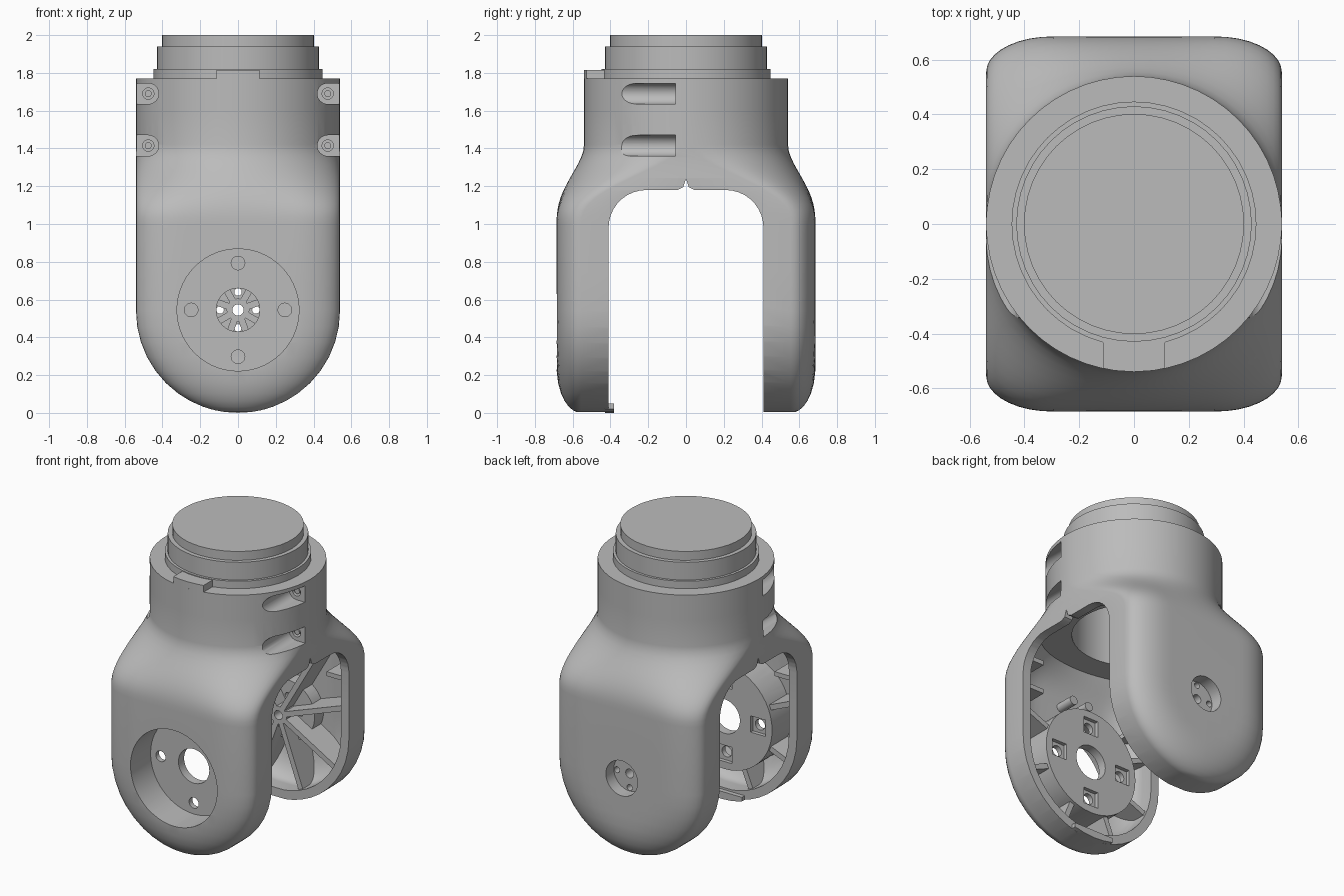
import bpy, bmesh, math
from mathutils import Matrix

R, HUB_Z = 0.54, 0.545        # leg / collar radius, pivot height

old = bpy.data.objects.get("Cube")
if old:
    bpy.data.objects.remove(old)

grey = bpy.data.materials.new("plain grey")
grey.use_nodes = True
grey.diffuse_color = (0.5, 0.5, 0.5, 1)
grey.node_tree.nodes["Principled BSDF"].inputs["Base Color"].default_value = (0.5, 0.5, 0.5, 1)


def finish(name, bm):
    mesh = bpy.data.meshes.new(name)
    bm.to_mesh(mesh)
    bm.free()
    ob = bpy.data.objects.new(name, mesh)
    bpy.context.collection.objects.link(ob)
    mesh.materials.append(grey)
    return ob


def cylinder(name, axis, radius, lo, hi, a=0.0, b=0.0, sides=48):
    """Cylinder along 'y' (a=x, b=z) or along 'z' (a=x, b=y)."""
    bm = bmesh.new()
    bmesh.ops.create_cone(bm, cap_ends=True, segments=sides, radius1=radius,
                          radius2=radius, depth=hi - lo)
    mid = (lo + hi) / 2
    if axis == "y":
        bm.transform(Matrix.Translation((a, mid, b)) @ Matrix.Rotation(math.pi / 2, 4, "X"))
    else:
        bm.transform(Matrix.Translation((a, b, mid)))
    return finish(name, bm)


def box(name, size, centre, tilt=0.0):
    bm = bmesh.new()
    bmesh.ops.create_cube(bm, size=1)
    bm.transform(Matrix.Translation(centre) @ Matrix.Rotation(tilt, 4, "Y")
                 @ Matrix.Diagonal((*size, 1)))
    return finish(name, bm)


def loft(name, loops):
    """Closed solid through matching loops, each counter-clockwise seen from the last one."""
    bm = bmesh.new()
    rings = [[bm.verts.new(p) for p in loop] for loop in loops]
    count = len(rings[0])
    for lower, upper in zip(rings, rings[1:]):
        for i in range(count):
            j = (i + 1) % count
            bm.faces.new((lower[i], lower[j], upper[j], upper[i]))
    bm.faces.new(rings[0][::-1])
    bm.faces.new(rings[-1])
    bmesh.ops.triangulate(bm, faces=bm.faces)
    return finish(name, bm)


def combine(target, tools, operation="DIFFERENCE"):
    for tool in tools:
        mod = target.modifiers.new("cut", "BOOLEAN")
        mod.operation, mod.solver, mod.object = operation, "MANIFOLD", tool
        bpy.context.view_layer.objects.active = target
        bpy.ops.object.modifier_apply(modifier=mod.name)
        bpy.data.objects.remove(tool)


def yoke_solid(name, inset, top):
    """Two round-ended legs blending upward into a round collar."""
    radius, depth = R - inset, 0.685 - inset
    fy, fd = 0.13, 0.24
    rows = [R - radius * math.cos(math.radians(a)) for a in (7, 13, 20, 28, 36, 45, 54, 63, 72, 81, 90)]
    rows += [0.75, 1.0] + [1.0 + 0.035 * i for i in range(1, 13)] + [1.6]
    rows = [z for z in rows if z < top - 0.01] + [top]
    n = 28
    loops = []
    for z in rows:
        drop = max(0, R - z)
        w = math.sqrt(radius ** 2 - drop ** 2)
        u = min(1, max(0, (z - 1.0) / 0.42)) ** 1.3
        t = u * u * (3 - 2 * u)
        front = []
        for i in range(n + 1):
            x = w * math.sin(math.pi * (i / n - 0.5))
            d = max(0, radius - math.hypot(x, drop))
            k = max(0, 1 - d / fd)
            leg = depth - fy * (1 - math.sqrt(1 - k * k))
            rnd = math.sqrt(max(0.0004, radius ** 2 - x * x))
            front.append((x, -(leg * (1 - t) + rnd * t), z))
        loops.append(front + [(x, -y, z) for x, y, z in reversed(front)])
    return loft(name, loops)


def rib(angle, side, reach=0.75):
    a = math.radians(angle)
    return box("rib", (reach, 0.4, 0.035),
               (math.cos(a) * reach / 2, side * 0.63, HUB_Z + math.sin(a) * reach / 2), -a)


yoke = yoke_solid("yoke", 0.0, 1.77)

# Hollow interior: ribs, cup and hub are left standing
cavity = yoke_solid("cavity", 0.06, 1.26)
keep = [rib(a, -1) for a in (-157, -112, -68, -23, 23, 157)]
keep += [rib(a, 1) for a in (-150, -110, -70, -30, 20, 60, 120, 160)]
keep += [box("gusset", (0.14, 0.4, 0.03), (sx * 0.43, sy * 0.63, z))
         for sx in (-1, 1) for sy in (-1, 1) for z in (0.92, 1.12)]
keep += [cylinder("cup", "y", 0.355, -0.8, -0.40, 0, HUB_Z),
         cylinder("hub", "y", 0.20, 0.53, 0.8, 0, HUB_Z),
         cylinder("pin", "y", 0.06, 0.43, 0.6, 0, HUB_Z, 32)]
keep += [cylinder("peg", "y", 0.03, -0.8, -0.5, sx * 0.06, 1.0, 16) for sx in (-1, 1)]
combine(cavity, keep)
combine(yoke, [cavity, cylinder("bore", "z", 0.38, 1.1, 1.7)])

# Arched opening between the legs, with a small notch at the crown
arch = [(0.41, -0.1), (0.41, 0.98)]
arch += [(0.21 + 0.2 * math.cos(a), 0.98 + 0.2 * math.sin(a))
         for a in (math.radians(10 * i) for i in range(1, 10))]
arch += [(0.045, 1.18), (0.015, 1.195)]
outline = arch + [(0, 1.24)] + [(-y, z) for y, z in reversed(arch)]
cuts = [loft("opening", [[(x, y, z) for y, z in outline] for x in (-1, 1)])]

# Pivot recesses, bores and bolt holes
cuts += [cylinder("front_recess", "y", 0.323, -0.9, -0.47, 0, HUB_Z, 56),
         cylinder("front_bore", "y", 0.115, -0.9, -0.3, 0, HUB_Z),
         cylinder("back_recess", "y", 0.118, 0.60, 0.9, 0, HUB_Z),
         cylinder("pin_bore", "y", 0.03, 0.3, 0.9, 0, HUB_Z, 24)]
for i in range(4):
    cx, cz = round(math.cos(i * math.pi / 2)), round(math.sin(i * math.pi / 2))
    cuts += [cylinder("bolt_hole", "y", 0.036, -0.6, -0.3, 0.248 * cx, HUB_Z + 0.248 * cz, 24),
             box("bolt_pocket", (0.11, 0.1, 0.11), (0.25 * cx, -0.385, HUB_Z + 0.25 * cz)),
             cylinder("hub_hole", "y", 0.02, 0.45, 0.65, 0.095 * cx, HUB_Z + 0.095 * cz, 16)]

# Screw slots on both flanks of the collar
for sx in (-1, 1):
    for z in (1.69, 1.415):
        cuts += [cylinder("slot_round", "y", 0.055, -0.7, -0.055, sx * 0.475, z, 32),
                 box("slot_open", (0.2, 0.645, 0.11), (sx * 0.575, -0.3775, z)),
                 cylinder("screw_hole", "y", 0.03, -0.2, -0.01, sx * 0.475, z, 20)]
combine(yoke, cuts)

# Screws set in the slots
parts = [yoke]
for sx in (-1, 1):
    for z in (1.69, 1.415):
        parts.append(cylinder("slot_screw", "y", 0.018, -0.05, -0.005, sx * 0.475, z, 16))

# Stepped rings on top
parts += [cylinder("lower_ring", "z", 0.447, 1.75, 1.82),
          cylinder("middle_ring", "z", 0.43, 1.80, 1.94),
          cylinder("top_cap", "z", 0.402, 1.92, 2.0)]

# Key tab on the collar rim, trimmed to its curve
tab = cylinder("key_tab", "z", R, 1.76, 1.815)
combine(tab, [box("tab_bounds", (0.225, 0.4, 0.4), (0, -0.6, 1.8))], "INTERSECT")
parts.append(tab)

# Small lip at the foot of the front leg
lip = cylinder("foot_lip", "y", R, -0.43, -0.38, 0, R)
combine(lip, [box("lip_bounds", (0.3, 0.4, 0.1), (0, -0.4, 0))], "INTERSECT")
parts.append(lip)

for ob in parts:
    bpy.ops.object.select_all(action="DESELECT")
    ob.select_set(True)
    bpy.context.view_layer.objects.active = ob
    bpy.ops.object.shade_smooth_by_angle(angle=math.radians(32))
